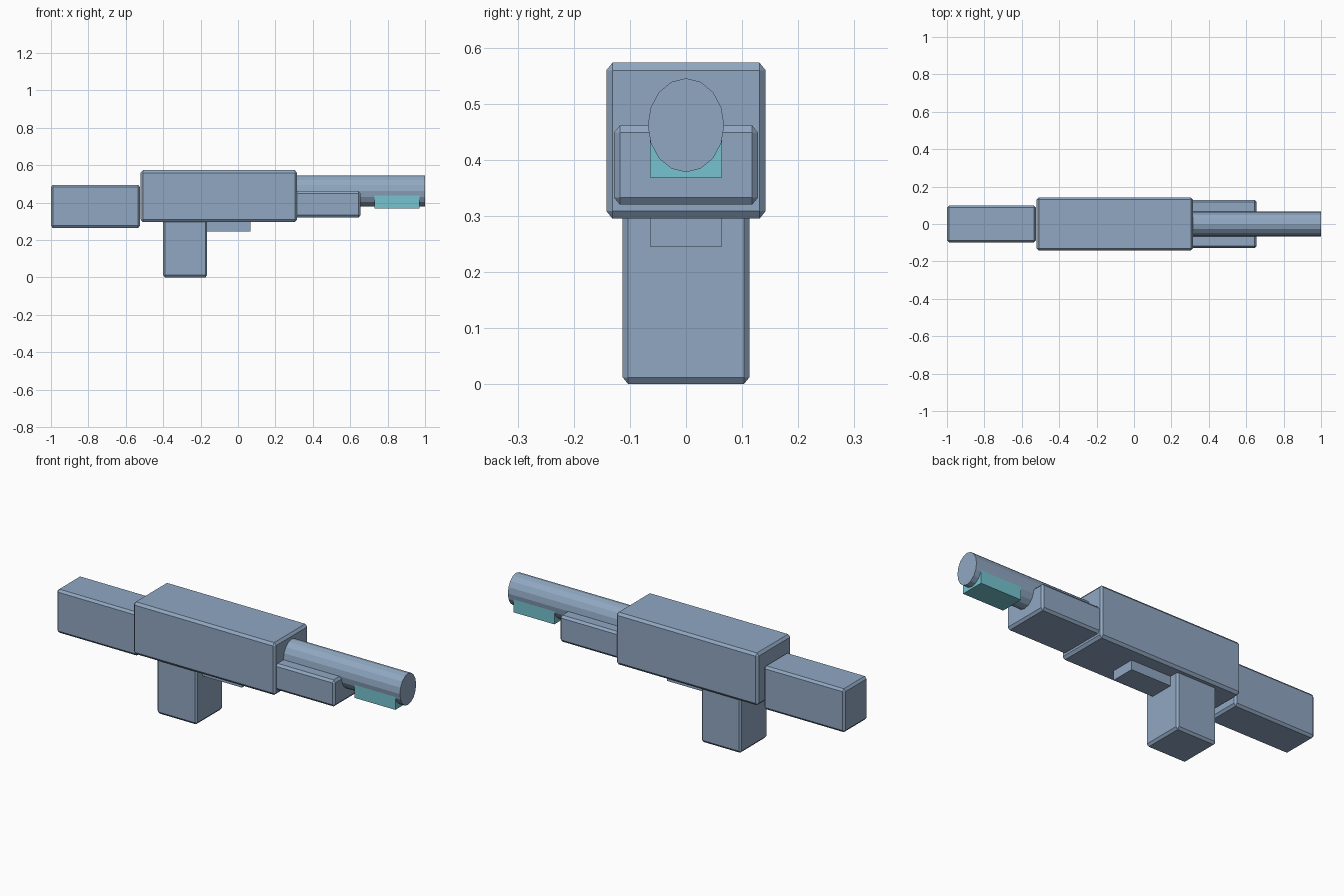
import bpy
import math

if "Cube" in bpy.data.objects:
    bpy.data.objects.remove(bpy.data.objects["Cube"])

STRETCH = 1.23  # parts are taller than wide, including their chamfers


def material(name, rgb):
    m = bpy.data.materials.new(name)
    m.diffuse_color = (*rgb, 1)
    m.use_nodes = True
    m.node_tree.nodes["Principled BSDF"].inputs["Base Color"].default_value = m.diffuse_color
    return m


steel = material("blue_grey", (0.28, 0.39, 0.54))
teal = material("teal", (0.18, 0.55, 0.63))


def box(name, x, y, z, mat=steel, chamfer=0.0):
    """Box from ranges; y is the half width."""
    bpy.ops.mesh.primitive_cube_add(size=1)
    o = bpy.context.object
    o.name = name
    for v in o.data.vertices:
        v.co.x *= x[1] - x[0]
        v.co.y *= 2 * y
        v.co.z *= (z[1] - z[0]) / STRETCH
    o.scale.z = STRETCH
    o.location = (sum(x) / 2, 0, sum(z) / 2)
    o.data.materials.append(mat)
    if chamfer:
        b = o.modifiers.new("chamfer", "BEVEL")
        b.width = chamfer
        b.segments = 1
    return o


# Main body, rear stock, grip and fore-end
box("receiver", (-0.52, 0.315), 0.142, (0.295, 0.573), chamfer=0.011)
box("stock", (-1.0, -0.524), 0.098, (0.264, 0.495), chamfer=0.010)
box("grip", (-0.40, -0.165), 0.113, (0.0, 0.32), chamfer=0.010)
box("fore_end", (0.28, 0.655), 0.128, (0.32, 0.461), chamfer=0.010)

# Small block under the body, in front of the grip
box("trigger_block", (-0.19, 0.068), 0.064, (0.245, 0.32))

# Faceted oval barrel
bpy.ops.mesh.primitive_cylinder_add(vertices=16, radius=0.068, depth=0.72,
                                    location=(0.64, 0, 0.4615),
                                    rotation=(0, math.pi / 2, 0))
barrel = bpy.context.object
barrel.name = "barrel"
barrel.scale.x = STRETCH
barrel.data.materials.append(steel)

# Coloured block under the muzzle
box("muzzle_block", (0.73, 0.97), 0.064, (0.368, 0.45), teal)
